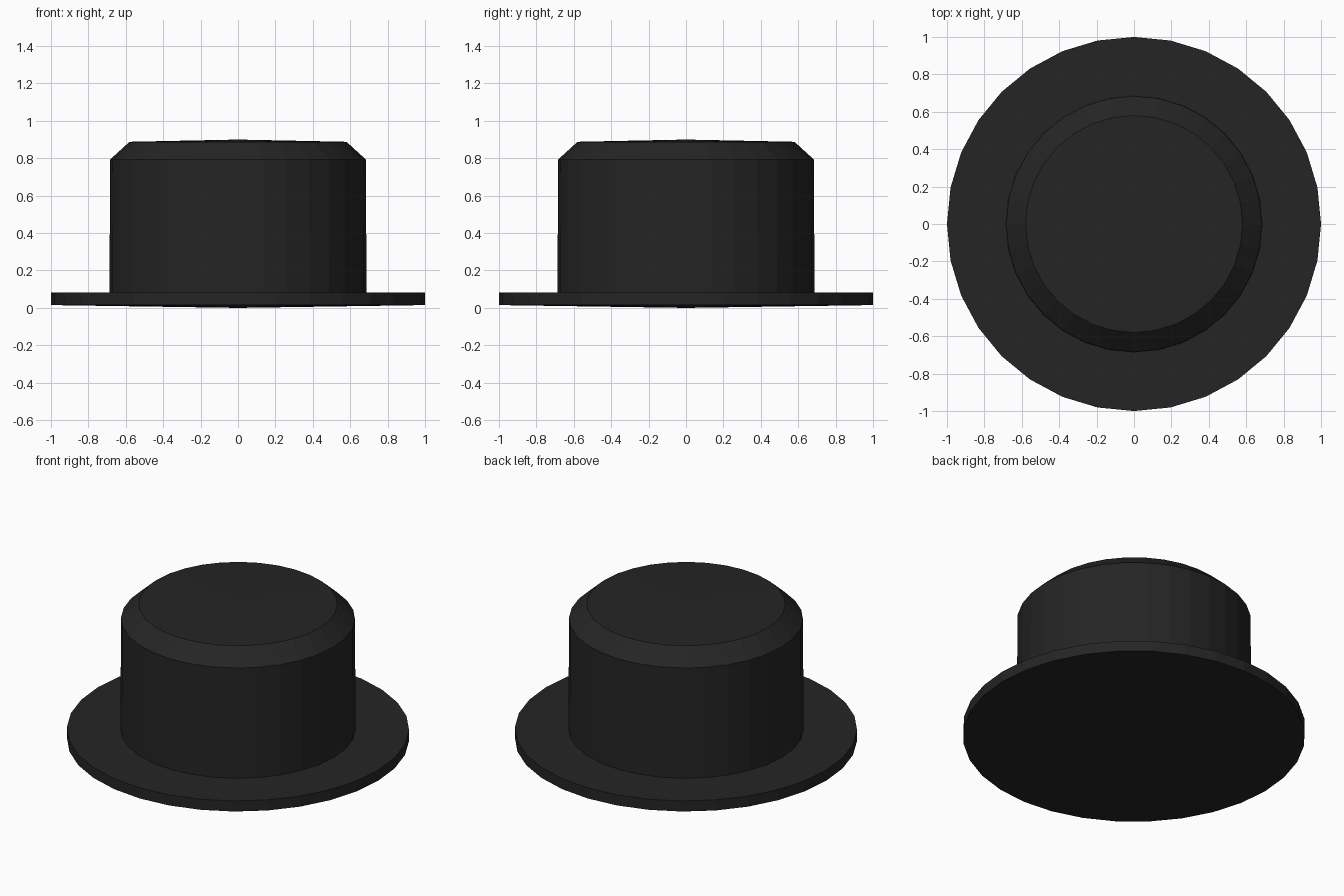
import bpy, bmesh, math

if "Cube" in bpy.data.objects:
    bpy.data.objects.remove(bpy.data.objects["Cube"])

SIDES = 32

felt = bpy.data.materials.new("black_felt")
felt.diffuse_color = (0.018, 0.018, 0.018, 1)
felt.use_nodes = True
felt.node_tree.nodes["Principled BSDF"].inputs["Base Color"].default_value = felt.diffuse_color


def lathe(name, profile):
    """Revolve (radius, z) points about z; radius 0 makes a centre point."""
    bm = bmesh.new()
    rings = []
    for r, z in profile:
        n = SIDES if r > 0 else 1
        rings.append([bm.verts.new((r * math.cos(2 * math.pi * i / SIDES),
                                    r * math.sin(2 * math.pi * i / SIDES), z))
                      for i in range(n)])
    for a, b in zip(rings, rings[1:]):
        for i in range(SIDES):
            j = (i + 1) % SIDES
            quad = [a[i % len(a)], a[j % len(a)], b[j % len(b)], b[i % len(b)]]
            bm.faces.new(list(dict.fromkeys(quad)))
    bmesh.ops.recalc_face_normals(bm, faces=bm.faces)
    mesh = bpy.data.meshes.new(name)
    bm.to_mesh(mesh)
    bm.free()
    mesh.materials.append(felt)
    obj = bpy.data.objects.new(name, mesh)
    bpy.context.collection.objects.link(obj)
    return obj


# Whole hat: faintly bowed underside, brim, crown wall, bevel, faintly domed top
hat = lathe("hat", [(0, 0), (1, 0.015), (1, 0.083), (0.687, 0.083),
                    (0.684, 0.793), (0.58, 0.888), (0, 0.9)])
